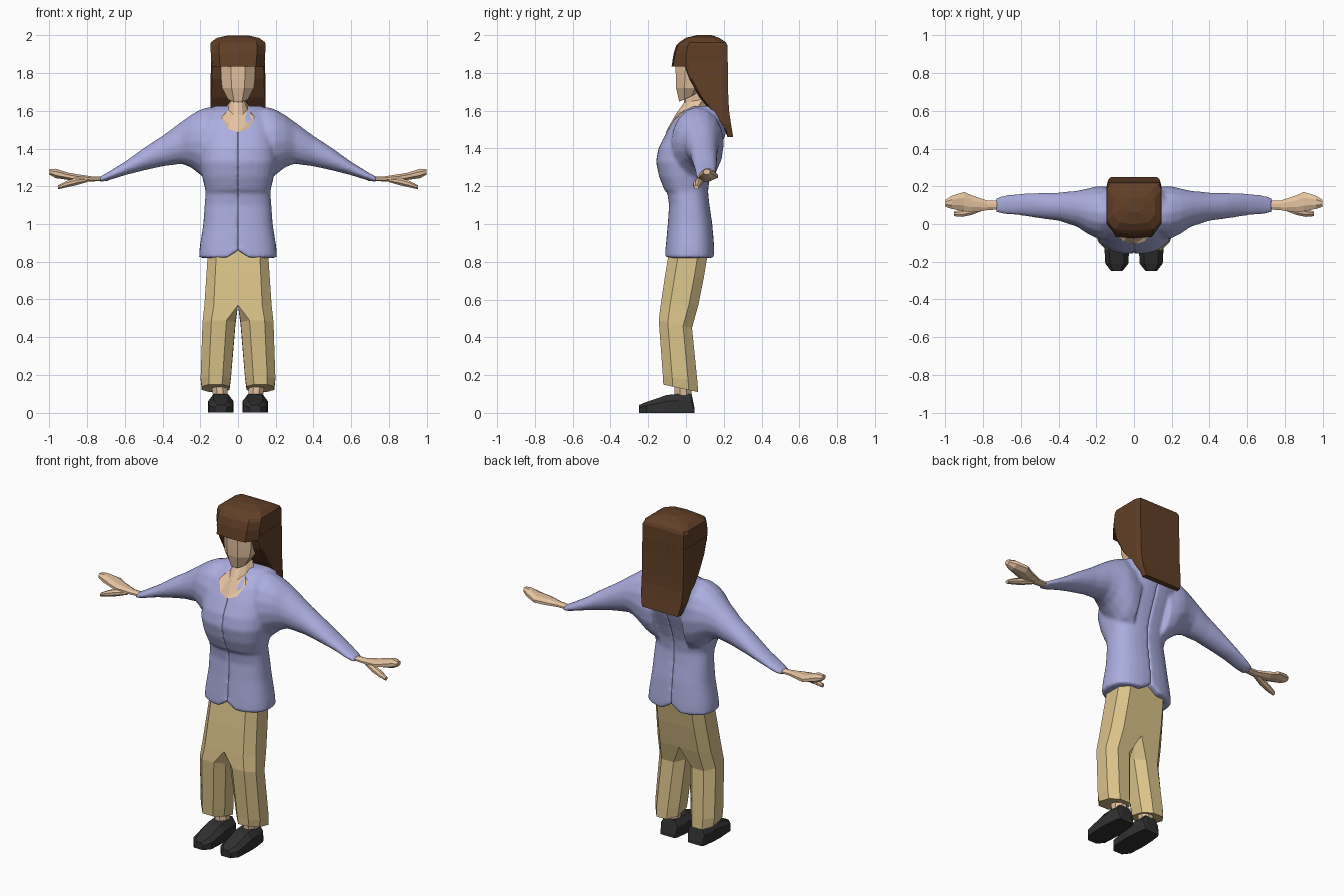
import bpy, bmesh
from math import sin, cos, pi


def material(name, rgb):
    m = bpy.data.materials.new(name)
    m.diffuse_color = (*rgb, 1)
    return m


LILAC = material("lilac", (0.41, 0.42, 0.74))
SKIN = material("skin", (0.78, 0.54, 0.35))
BROWN = material("brown", (0.12, 0.05, 0.02))
KHAKI = material("khaki", (0.70, 0.54, 0.25))
BLACK = material("black", (0.03, 0.03, 0.03))


def loft(name, mat, *tubes, mirror=True):
    """Skin each list of equal-length rings into a closed tube."""
    bm = bmesh.new()
    for rings in tubes:
        rows = [[bm.verts.new(p) for p in r] for r in rings]
        n = len(rows[0])
        for a, b in zip(rows, rows[1:]):
            for i in range(n):
                j = (i + 1) % n
                bm.faces.new((a[i], a[j], b[j], b[i]))
        bm.faces.new(rows[0][::-1])
        bm.faces.new(rows[-1])
    bmesh.ops.recalc_face_normals(bm, faces=bm.faces)
    me = bpy.data.meshes.new(name)
    bm.to_mesh(me)
    bm.free()
    me.materials.append(mat)
    ob = bpy.data.objects.new(name, me)
    bpy.context.collection.objects.link(ob)
    if mirror:
        ob.modifiers.new("mirror", 'MIRROR').use_clip = False
    return ob


def octagon(u0, u1, v0, v1, c=0.3):
    """Chamfered rectangle as 8 (u, v) points."""
    cu, cv = (u1 - u0) * c, (v1 - v0) * c
    return [(u0 + cu, v0), (u1 - cu, v0), (u1, v0 + cv), (u1, v1 - cv),
            (u1 - cu, v1), (u0 + cu, v1), (u0, v1 - cv), (u0, v0 + cv)]


def z_ring(z, x0, x1, y0, y1, c=0.3):
    return [(x, y, z) for x, y in octagon(x0, x1, y0, y1, c)]


def x_ring(x, y0, y1, z0, z1, c=0.3):
    return [(x, y, z) for y, z in octagon(y0, y1, z0, z1, c)]


def spow(v, p):
    return abs(v) ** p * (1 if v >= 0 else -1)


# Jacket: half torso plus sleeve, blended by remesh and smoothing, then mirrored
def torso_ring(z, y0, y1, w, n=14, lift=0.0):
    pts = []
    for i in range(n + 1):
        a = -pi / 2 + pi * i / n
        x = w * spow(max(cos(a), 0), 0.8)
        y = (y0 + y1) / 2 + (y1 - y0) / 2 * spow(sin(a), 0.8)
        pts.append((x, y, z + (lift if i in (0, n) else 0)))
    return pts


def sleeve_ring(x, y0, y1, z0, z1, n=16):
    return [(x, (y0 + y1) / 2 + (y1 - y0) / 2 * cos(2 * pi * i / n),
             (z0 + z1) / 2 + (z1 - z0) / 2 * sin(2 * pi * i / n)) for i in range(n)]


torso = [torso_ring(0.82, -0.112, 0.153, 0.208, lift=0.04)] + [torso_ring(*r) for r in (
    (0.88, -0.108, 0.150, 0.203), (1.00, -0.097, 0.140, 0.184),
    (1.10, -0.090, 0.125, 0.177), (1.165, -0.100, 0.118, 0.172),
    (1.18, -0.115, 0.118, 0.173), (1.25, -0.143, 0.128, 0.190),
    (1.33, -0.160, 0.155, 0.205), (1.40, -0.147, 0.183, 0.205),
    (1.48, -0.107, 0.212, 0.205), (1.55, -0.065, 0.215, 0.19),
    (1.60, -0.010, 0.195, 0.165), (1.625, 0.04, 0.165, 0.13))]
sleeve = [sleeve_ring(*r) for r in (
    (0.10, -0.06, 0.19, 1.20, 1.62), (0.16, -0.08, 0.20, 1.22, 1.62),
    (0.20, -0.075, 0.20, 1.26, 1.607), (0.25, -0.05, 0.188, 1.30, 1.578),
    (0.30, -0.015, 0.177, 1.318, 1.542), (0.40, 0.017, 0.167, 1.305, 1.468),
    (0.50, 0.030, 0.165, 1.283, 1.402), (0.60, 0.045, 0.162, 1.258, 1.33),
    (0.69, 0.052, 0.153, 1.230, 1.274), (0.73, 0.06, 0.14, 1.222, 1.252))]
jacket = loft("jacket", LILAC, torso, sleeve, mirror=False)
rm = jacket.modifiers.new("blend", 'REMESH')
rm.mode = 'VOXEL'
rm.voxel_size = 0.009
rm.use_smooth_shade = True
sm = jacket.modifiers.new("soften", 'SMOOTH')
sm.factor = 0.5
sm.iterations = 8
jacket.modifiers.new("mirror", 'MIRROR').use_clip = False


# Trousers: one leg reaching the centre line above the crotch
def leg_ring(z, x0, x1, y0, y1, tilt=0.0):
    return [(x, y, z + tilt * (y1 - y) / (y1 - y0)) for x, y in octagon(x0, x1, y0, y1, 0.27)]


def hip_ring(z, x1, y0, y1):
    w, d = x1 * 0.72, (y1 - y0) * 0.25
    return [(0, y0, z), (w, y0, z), (x1, y0 + d, z), (x1, y1 - d, z),
            (w, y1, z), (0, y1, z), (0, y1 - d, z), (0, y0 + d, z)]


loft("trousers", KHAKI, [
    leg_ring(0.11, 0.045, 0.192, -0.120, 0.065, 0.04),
    leg_ring(0.17, 0.038, 0.198, -0.122, 0.060, 0.02),
    leg_ring(0.45, 0.014, 0.188, -0.144, 0.032, 0.04),
    hip_ring(0.57, 0.178, -0.134, 0.065),
    hip_ring(0.72, 0.168, -0.112, 0.095),
    hip_ring(0.84, 0.160, -0.092, 0.115),
    hip_ring(0.95, 0.145, -0.075, 0.115)])

# Ankles
loft("ankles", SKIN, [z_ring(0.07, 0.055, 0.13, -0.06, 0.03),
                      z_ring(0.22, 0.06, 0.15, -0.06, 0.03)])


# Shoes, built from toe to heel
def shoe_ring(y, x0, x1, h):
    b = (x1 - x0) * 0.2
    return [(x0, y, 0), (x1, y, 0), (x1, y, h * 0.65),
            (x1 - b, y, h), (x0 + b, y, h), (x0, y, h * 0.65)]


loft("shoes", BLACK, [shoe_ring(*r) for r in (
    (-0.248, 0.060, 0.122, 0.042), (-0.210, 0.030, 0.152, 0.058),
    (-0.10, 0.024, 0.158, 0.095), (-0.04, 0.028, 0.155, 0.10),
    (0.03, 0.036, 0.146, 0.10), (0.046, 0.044, 0.138, 0.02))])

# Hands: mitten palm and thumb
palm = [x_ring(*r) for r in (
    (0.69, 0.080, 0.122, 1.228, 1.250), (0.78, 0.073, 0.125, 1.226, 1.253),
    (0.86, 0.062, 0.152, 1.226, 1.265), (0.90, 0.068, 0.170, 1.234, 1.272),
    (0.965, 0.080, 0.150, 1.243, 1.293), (1.0, 0.092, 0.128, 1.262, 1.290))]
thumb = [x_ring(*r) for r in (
    (0.80, 0.072, 0.105, 1.222, 1.245), (0.86, 0.048, 0.090, 1.205, 1.245),
    (0.91, 0.038, 0.078, 1.194, 1.228), (0.955, 0.042, 0.066, 1.184, 1.204))]
loft("hands", SKIN, palm, thumb)


# Neck with the open collar of skin
def neck_ring(pts):
    return pts + [(-x, y, z) for x, y, z in pts[-2:0:-1]]


loft("neck", SKIN, [neck_ring(r) for r in (
    [(0, -0.108, 1.485), (0.055, -0.092, 1.505), (0.088, -0.052, 1.565), (0.07, 0.06, 1.61), (0, 0.12, 1.62)],
    [(0, -0.055, 1.58), (0.025, -0.045, 1.58), (0.050, 0.0, 1.605), (0.055, 0.07, 1.63), (0, 0.12, 1.64)],
    [(0, -0.012, 1.64), (0.020, -0.005, 1.64), (0.034, 0.03, 1.65), (0.034, 0.09, 1.66), (0, 0.13, 1.66)],
    [(0, 0.0, 1.74), (0.025, 0.01, 1.74), (0.042, 0.04, 1.74), (0.042, 0.10, 1.74), (0, 0.14, 1.74)])],
    mirror=False)

# Head, flat-faced and narrowing to the chin
loft("head", SKIN, [
    [(x, y, z + max(0, y + 0.03) * 0.5) for x, y, z in z_ring(1.648, -0.052, 0.052, -0.036, 0.06)],
    [(x, y, z) for x, y, z in z_ring(1.72, -0.084, 0.084, -0.052, 0.09)],
    z_ring(1.77, -0.09, 0.09, -0.054, 0.11),
    z_ring(1.88, -0.092, 0.092, -0.055, 0.12)], mirror=False)


# Hair: cap with fringe, and a long fall down the back
def hair_ring(z, w, wf, y0, ym, y1, wb, slope=0.0):
    half = [(0, y0), (wf, y0 + 0.008), (w, ym), (w, y1 - 0.03), (wb, y1), (0, y1)]
    pts = half + [(-x, y) for x, y in half[-2:0:-1]]
    return [(x, y, z + slope * (y - y0)) for x, y in pts]


cap = [hair_ring(*r) for r in (
    (1.835, 0.140, 0.095, -0.076, 0.00, 0.221, 0.138),
    (1.90, 0.144, 0.100, -0.066, 0.00, 0.220, 0.138),
    (1.945, 0.146, 0.100, -0.052, 0.01, 0.219, 0.138),
    (1.962, 0.144, 0.098, -0.036, 0.02, 0.212, 0.130),
    (1.986, 0.112, 0.075, 0.0, 0.05, 0.175, 0.09),
    (2.0, 0.05, 0.03, 0.06, 0.08, 0.135, 0.03))]
fall = [hair_ring(*r) for r in (
    (1.86, 0.143, 0.135, -0.02, 0.01, 0.221, 0.138),
    (1.77, 0.145, 0.138, 0.012, 0.03, 0.222, 0.138),
    (1.67, 0.146, 0.140, 0.07, 0.085, 0.224, 0.138),
    (1.60, 0.146, 0.140, 0.13, 0.14, 0.228, 0.138),
    (1.53, 0.143, 0.138, 0.185, 0.192, 0.238, 0.135),
    (1.46, 0.125, 0.110, 0.225, 0.232, 0.250, 0.12))]
loft("hair", BROWN, cap, fall, mirror=False)
